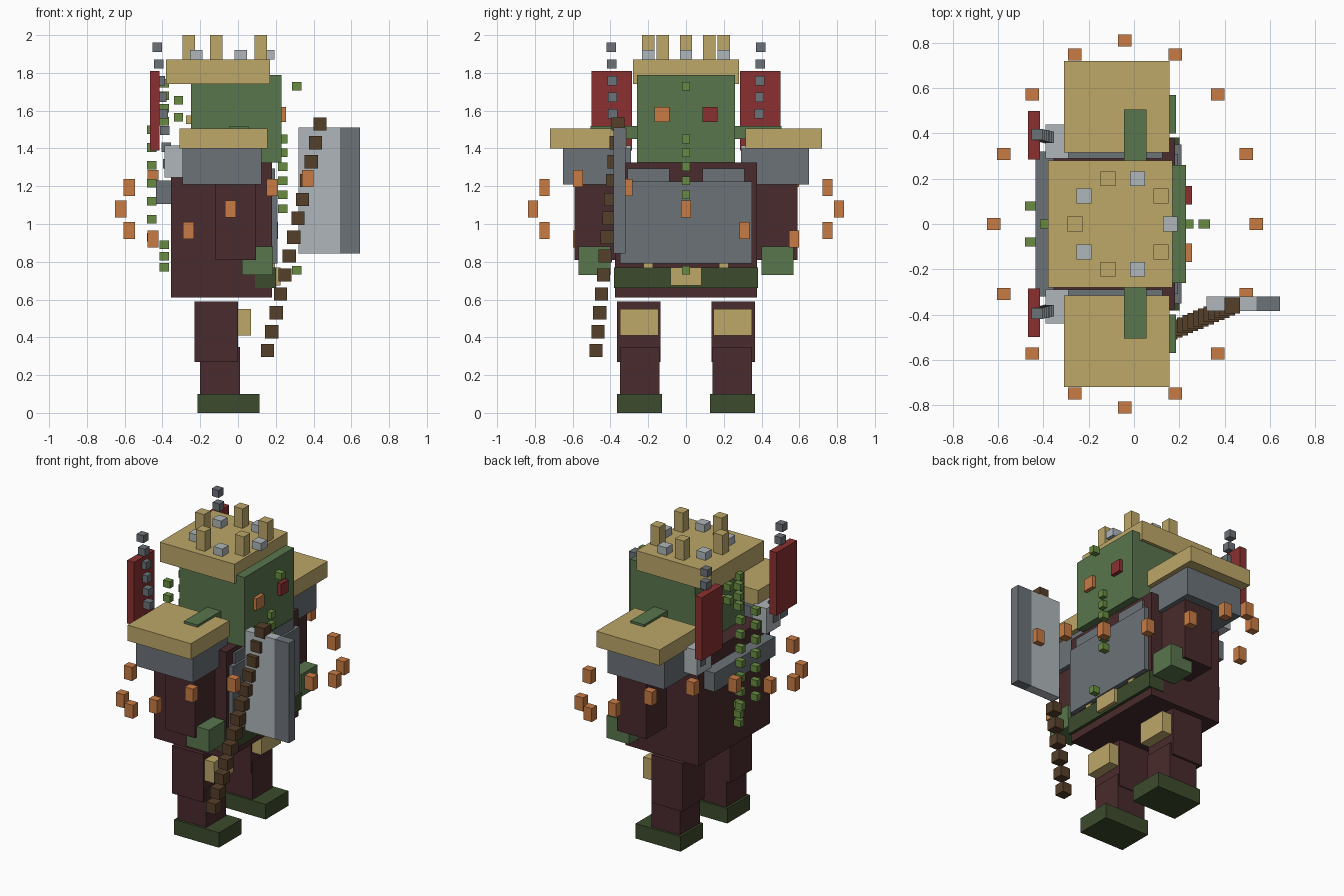
import bpy
from math import sin, cos, pi
from mathutils import Vector

default_cube = bpy.data.objects.get("Cube")
if default_cube:
    bpy.data.objects.remove(default_cube, do_unlink=True)


def material(name, red, green, blue):
    mat = bpy.data.materials.new(name)
    mat.use_nodes = True
    mat.diffuse_color = (red, green, blue, 1)
    shader = mat.node_tree.nodes["Principled BSDF"]
    shader.inputs["Base Color"].default_value = mat.diffuse_color
    return mat


sand = material("sand", .51, .39, .14)
skin = material("skin_green", .1, .18, .075)
maroon = material("dark_maroon", .067, .024, .026)
grey = material("steel_grey", .15, .17, .19)
silver = material("light_grey", .43, .47, .49)
crimson = material("crimson", .26, .03, .03)
orange = material("orange", .58, .2, .06)
moss = material("dark_green", .045, .07, .025)
leaf = material("leaf_green", .14, .26, .055)
wood = material("wood_brown", .09, .05, .023)


def block(name, mat, centre, size):
    """Box from its centre and its size."""
    bpy.ops.mesh.primitive_cube_add(size=1, location=centre)
    part = bpy.context.object
    part.name = name
    part.scale = size
    part.data.materials.append(mat)


def box(name, mat, x, y, z):
    """Box from its range on each axis."""
    low, high = (Vector(corner) for corner in zip(x, y, z))
    block(name, mat, (low + high) / 2, high - low)


def middle(name, mat, x, half_width, z):
    """Box centred across the body."""
    box(name, mat, x, (-half_width, half_width), z)


def pair(name, mat, x, y, z):
    """The same box on both sides of the body."""
    near, far = y
    box("left_" + name, mat, x, (near, far), z)
    box("right_" + name, mat, x, (-far, -near), z)


def strand(x, y, top, bottom, count):
    """Vertical row of small leaves."""
    for i in range(count):
        height = top + (bottom - top) * i / (count - 1)
        block("vine_leaf", leaf, (x, y, height), (.05, .04, .045))


# Legs
pair("boot", moss, x=(-.215, .115), y=(.127, .365), z=(0, .1))
pair("shin", maroon, x=(-.2, .01), y=(.14, .35), z=(.1, .35))
pair("thigh", maroon, x=(-.23, 0), y=(.135, .365), z=(.27, .59))
pair("knee_pad", sand, x=(0, .07), y=(.145, .35), z=(.41, .55))

# Body and armour
chest_top = 1.325
belt_top = .77
plate_bottom, plate_top = .79, 1.225
middle("torso", maroon, x=(-.355, .18), half_width=.377, z=(.61, chest_top))
middle("belt", moss, x=(.09, .2), half_width=.382, z=(.66, belt_top))
middle("buckle", sand, x=(.18, .225), half_width=.083, z=(.675, belt_top))
pair("belt_stud", sand, x=(.15, .195), y=(.175, .225), z=(.7, plate_bottom))
middle("chest_plate", grey, x=(.1, .21), half_width=.35, z=(plate_bottom, plate_top))
pair("upper_plate", grey, x=(.1, .195), y=(.087, .31), z=(plate_top, 1.295))
middle("back_plate", grey, x=(-.435, -.31), half_width=.32, z=(1.105, 1.23))
pair("banner_mount", silver, x=(-.39, -.29), y=(.29, .44), z=(1.245, 1.415))

# Arms and shoulders
guard_bottom, guard_top = 1.21, 1.4
pair("arm", maroon, x=(-.12, .095), y=(.375, .59), z=(.81, guard_top - .1))
pair("hand", skin, x=(.02, .185), y=(.4, .57), z=(.73, .88))
pair("shoulder_guard", grey, x=(-.295, .125), y=(.29, .65), z=(guard_bottom, guard_top))
pair("shoulder_cap", sand, x=(-.31, .157), y=(.315, .72), z=(guard_top, 1.505))
pair("ear", skin, x=(-.045, .055), y=(.25, .505), z=(1.45, 1.52))

# Head with two differently coloured eyes
face = .23
middle("head", skin, x=(-.25, face), half_width=.26, z=(chest_top, 1.79))
middle("head_clasp", sand, x=(-.275, -.24), half_width=.025, z=(1.53, 1.575))
for name, mat, side in (("right_eye", orange, -1), ("left_eye", crimson, 1)):
    block(name, mat, (face, side * .127, 1.58), (.05, .08, .08))

# Crown with alternating tall and short teeth
crown_top = 1.87
middle("crown_band", sand, x=(-.38, .17), half_width=.28, z=(1.74, crown_top))
teeth = 10
for i in range(teeth):
    angle = 2 * pi * i / teeth
    name, mat, height = ("tall_tooth", sand, .13) if i % 2 else ("short_tooth", silver, .05)
    centre = (.21 * cos(angle) - .05, .21 * sin(angle), crown_top + height / 2)
    block(name, mat, centre, (.066, .066, height))

# Banners with hanging chains that drift forward and inward
pair("banner", crimson, x=(-.467, -.415), y=(.285, .5), z=(1.39, 1.81))
for side in (-1, 1):
    for i in range(8):
        centre = Vector((-.427, side * .395, 1.935)) + i * Vector((.008, -side * .002, -.088))
        block("chain_link", grey, centre, (.05, .05, .05))

# Vines hanging down the back and the front
for side in (-1, 1):
    strand(x=-.457, y=side * .08, top=1.5, bottom=.93, count=7)
strand(x=-.39, y=0, top=1.745, bottom=1.545, count=4)
strand(x=-.39, y=0, top=.89, bottom=.77, count=3)
strand(x=-.315, y=0, top=1.655, bottom=1.565, count=2)
strand(x=.237, y=0, top=1.45, bottom=1.08, count=6)
strand(x=.31, y=0, top=1.73, bottom=.755, count=2)

# Axe: stepped handle and two-tone blade
handle_top = Vector((.434, -.36, 1.53))
handle_bottom = Vector((.156, -.476, .33))
links = 13
for i in range(links):
    centre = handle_top.lerp(handle_bottom, i / (links - 1))
    block("axe_handle_link", wood, centre, (.07, .07, .07))
blade_y, blade_z = (-.385, -.32), (.845, 1.51)
box("axe_blade", silver, (.32, .54), blade_y, blade_z)
box("axe_edge", grey, (.54, .645), blade_y, blade_z)

# Wavy ring of floating embers
embers = 16
for i in range(embers):
    angle = 2 * pi * i / embers
    wave = 1.08 - .16 * sin(2 * angle)
    centre = (.58 * cos(angle) - .04, .81 * sin(angle), wave)
    block("ember", orange, centre, (.06, .053, .09))
